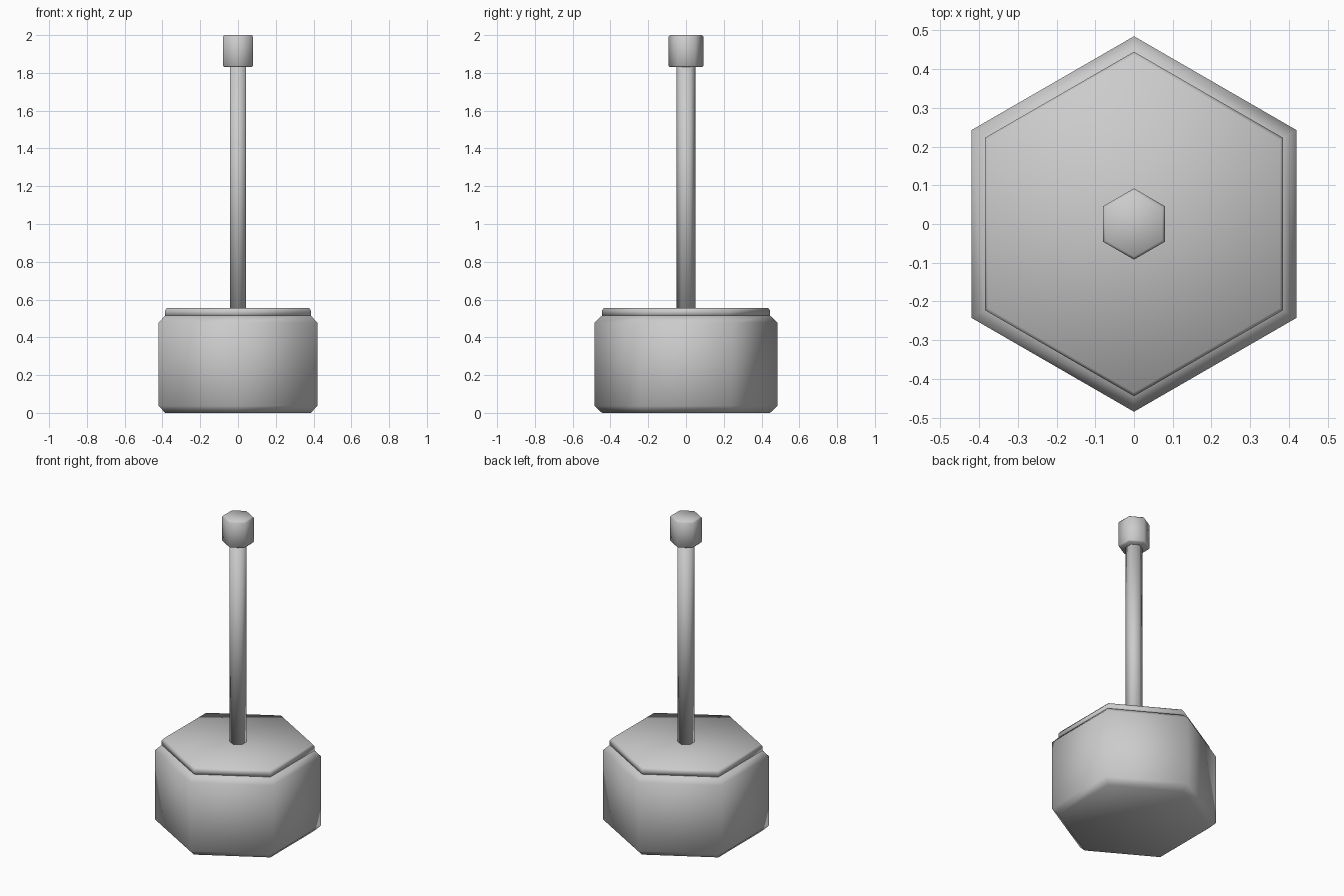
import bpy, bmesh
from math import sin, cos, pi

if "Cube" in bpy.data.objects:
    bpy.data.objects.remove(bpy.data.objects["Cube"])

SIDES = 6


def hex_part(name, profile):
    """Six-sided closed solid from (radius, z) rings, corners on the y axis."""
    bm = bmesh.new()
    rings = []
    for r, z in profile:
        rings.append([bm.verts.new((r * cos(pi / 2 + 2 * pi * i / SIDES),
                                    r * sin(pi / 2 + 2 * pi * i / SIDES), z))
                      for i in range(SIDES)])
    for a, b in zip(rings, rings[1:]):
        for i in range(SIDES):
            j = (i + 1) % SIDES
            bm.faces.new((a[i], a[j], b[j], b[i]))
    bm.faces.new(rings[0][::-1])
    bm.faces.new(rings[-1])
    for f in bm.faces:
        f.smooth = True
    mesh = bpy.data.meshes.new(name)
    bm.to_mesh(mesh)
    bm.free()
    obj = bpy.data.objects.new(name, mesh)
    bpy.context.collection.objects.link(obj)
    return obj


def chamfered(r, z0, z1, c):
    return [(r - c, z0), (r, z0 + c), (r, z1 - c), (r - c, z1)]


# Heavy chamfered base block
hex_part("base", [(0.445, 0), (0.485, 0.037), (0.485, 0.478), (0.445, 0.515)])
# Thin plate on top of the base
hex_part("top_plate", [(0.445, 0.512), (0.445, 0.543), (0.435, 0.555)])
# Upright rod
hex_part("rod", [(0.05, 0.54), (0.05, 1.84)])
# Knob at the end of the rod
hex_part("knob", chamfered(0.092, 1.83, 2.0, 0.008))
